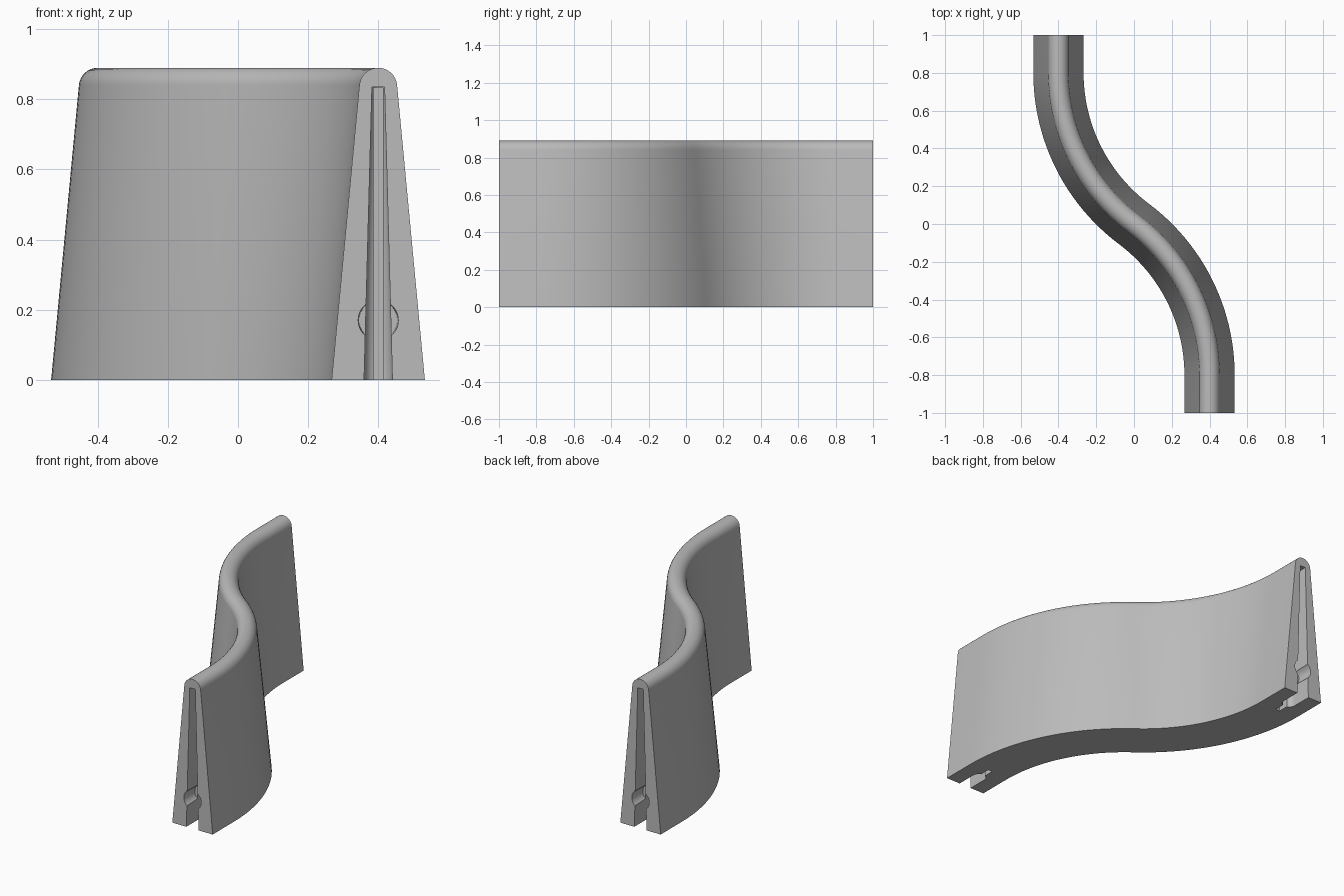
import bpy, bmesh, math
from mathutils import Matrix, Vector

old = bpy.data.objects.get("Cube")
if old:
    bpy.data.objects.remove(old)

grey = bpy.data.materials.new("plain grey")
grey.use_nodes = True
colour = (0.5, 0.5, 0.5, 1)
grey.diffuse_color = colour
grey.node_tree.nodes["Principled BSDF"].inputs["Base Color"].default_value = colour

HEIGHT, BASE, ROUND = 0.89, 0.133, 0.054


def loft(name, sections):
    """Closed solid through rings of equal point count."""
    bm = bmesh.new()
    rings = [[bm.verts.new(p) for p in s] for s in sections]
    n = len(rings[0])
    for a, b in zip(rings, rings[1:]):
        for i in range(n):
            j = (i + 1) % n
            bm.faces.new((a[i], a[j], b[j], b[i]))
    bm.faces.new(rings[0][::-1])
    bm.faces.new(rings[-1])
    bmesh.ops.recalc_face_normals(bm, faces=bm.faces)
    mesh = bpy.data.meshes.new(name)
    bm.to_mesh(mesh)
    bm.free()
    mesh.materials.append(grey)
    ob = bpy.data.objects.new(name, mesh)
    bpy.context.collection.objects.link(ob)
    return ob


# Wall profile: tapered sides with a rounded crest
profile = [(-BASE, 0)]
for i in range(17):
    a = math.radians(175 - 170 * i / 16)
    profile.append((ROUND * math.cos(a), HEIGHT - ROUND + ROUND * math.sin(a)))
profile.append((BASE, 0))

# S-shaped path: a straight end, then an arc to the middle, and the same turned round
sweep = math.asin(0.8)
half = [((-0.4, -0.0 + 1.0), 0.0)]
for i in range(25):
    a = sweep * i / 24
    half.append(((0.6 - math.cos(a), 0.8 - math.sin(a)), a))
path = half + [((-p[0], -p[1]), a) for p, a in reversed(half[:-1])]
sections = [[(p[0] + o * math.cos(a), p[1] + o * math.sin(a), z) for o, z in profile]
            for p, a in path]
wall = loft("curved_wall", sections)


def slot_plan(w, z, depth):
    """Round-ended slot outline, running inward from the front end."""
    pts = [(-w, -0.05, z)]
    for i in range(17):
        a = math.pi * (1 - i / 16)
        pts.append((w * math.cos(a), depth - w + w * math.sin(a), z))
    return pts + [(w, -0.05, z)]


def box_plan(w, z, depth):
    return [(-w, -0.04, z), (-w, depth, z), (w, depth, z), (w, -0.04, z)]


def disc(r, y):
    return [(r * math.cos(t * math.tau / 32), y, 0.17 + r * math.sin(t * math.tau / 32))
            for t in range(32)]


# Slots at both ends: tapered mouth, narrow slit behind it, round detent
cutters = []
for end, turn in (("front", 0), ("back", math.pi)):
    place = Matrix.Rotation(turn, 4, "Z") @ Matrix.Translation(Vector((0.4, -1, 0)))
    parts = {
        "mouth": [slot_plan(0.041, -0.02, 0.16), slot_plan(0.018, 0.835, 0.14)],
        "slit": [box_plan(0.014, -0.03, 0.22), box_plan(0.014, 0.832, 0.22)],
        "detent": [disc(0.058, -0.03), disc(0.055, 0.1)],
    }
    for part, rings in parts.items():
        cutter = loft(f"{end}_{part}_cutter", rings)
        cutter.data.transform(place)
        cutter.hide_render = True
        cutters.append(cutter)

bpy.ops.object.select_all(action="DESELECT")
bpy.context.view_layer.objects.active = wall
wall.select_set(True)
for cutter in cutters:
    mod = wall.modifiers.new(cutter.name, "BOOLEAN")
    mod.operation, mod.solver, mod.object = "DIFFERENCE", "EXACT", cutter
    bpy.ops.object.modifier_apply(modifier=mod.name)
for cutter in cutters:
    bpy.data.objects.remove(cutter)

bpy.ops.object.shade_smooth_by_angle(angle=math.radians(30))
